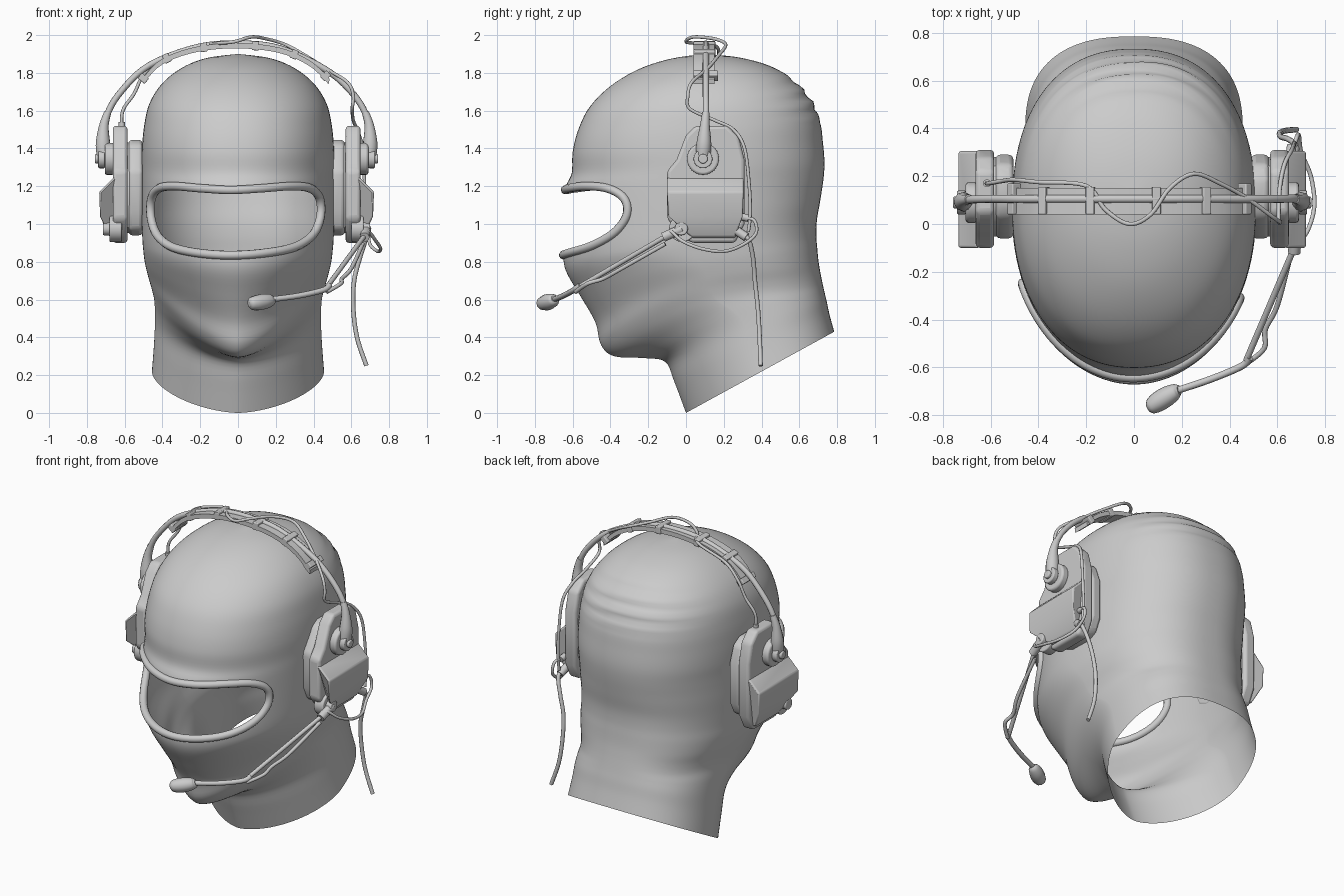
import bpy, bmesh, math
from mathutils import Vector
from mathutils.bvhtree import BVHTree

if "Cube" in bpy.data.objects:
    bpy.data.objects.remove(bpy.data.objects["Cube"])


def catmull(pts, n, closed=False):
    """Smooth interpolation of tuples of any length."""
    out, m = [], len(pts)
    get = (lambda i: pts[i % m]) if closed else (lambda i: pts[max(0, min(m - 1, i))])
    for i in range(m if closed else m - 1):
        for k in range(n):
            t = k / n
            out.append(tuple(0.5 * (2 * b + (c - a) * t + (2 * a - 5 * b + 4 * c - d) * t * t
                                    + (3 * b - a - 3 * c + d) * t ** 3)
                             for a, b, c, d in zip(get(i - 1), get(i), get(i + 1), get(i + 2))))
    return out if closed else out + [tuple(pts[-1])]


def finish(ob, angle=35):
    bpy.ops.object.select_all(action='DESELECT')
    ob.select_set(True)
    bpy.context.view_layer.objects.active = ob
    if ob.type == 'CURVE':
        bpy.ops.object.convert(target='MESH')
        ob = bpy.context.object
    bpy.ops.object.shade_smooth_by_angle(angle=math.radians(angle))
    return ob


def from_bmesh(name, bm):
    me = bpy.data.meshes.new(name)
    bm.to_mesh(me)
    bm.free()
    ob = bpy.data.objects.new(name, me)
    bpy.context.collection.objects.link(ob)
    return ob


def prism(name, pts, axis, a, b, bevel=0.0):
    """Extrude a 2D outline from a to b along x (y,z outline) or y (x,z outline)."""
    bm = bmesh.new()
    place = (lambda p, h: (h, p[0], p[1])) if axis == 'x' else (lambda p, h: (p[0], h, p[1]))
    lo = [bm.verts.new(place(p, a)) for p in pts]
    hi = [bm.verts.new(place(p, b)) for p in pts]
    n = len(pts)
    bm.faces.new(lo)
    bm.faces.new(hi)
    for i in range(n):
        bm.faces.new((lo[i], lo[(i + 1) % n], hi[(i + 1) % n], hi[i]))
    bmesh.ops.recalc_face_normals(bm, faces=bm.faces)
    ob = from_bmesh(name, bm)
    if bevel:
        mod = ob.modifiers.new("bevel", 'BEVEL')
        mod.width, mod.segments, mod.limit_method = bevel, 3, 'ANGLE'
    return finish(ob)


def disc(name, y, z, r, a, b, bevel=0.006):
    return prism(name, [(y + r * math.cos(i * math.tau / 24), z + r * math.sin(i * math.tau / 24))
                        for i in range(24)], 'x', a, b, bevel)


def tube(name, pts, r, closed=False, smooth=6):
    """Round tube; a fourth value per point scales the radius."""
    pts = [tuple(p) + (1.0,) if len(p) == 3 else tuple(p) for p in pts]
    if smooth > 1:
        pts = catmull(pts, smooth, closed)
    cu = bpy.data.curves.new(name, 'CURVE')
    cu.dimensions, cu.bevel_depth, cu.bevel_resolution, cu.use_fill_caps = '3D', r, 3, True
    sp = cu.splines.new('POLY')
    sp.points.add(len(pts) - 1)
    sp.use_cyclic_u = closed
    for q, p in zip(sp.points, pts):
        q.co, q.radius = (*p[:3], 1), p[3]
    ob = bpy.data.objects.new(name, cu)
    bpy.context.collection.objects.link(ob)
    return finish(ob, 50)


# --- Balaclava: tilted egg-shaped rings from the neck hem to the crown
# front y, front z, back y, back z, half width, front exponent, jaw lift
RINGS = [(0, 0, .785, .43, .455, 1.2, .0), (-.06, .16, .76, .52, .445, 1.2, .01),
         (-.11, .27, .745, .59, .44, 1.2, .03), (-.22, .29, .733, .64, .44, 1.22, .07),
         (-.38, .30, .722, .69, .443, 1.25, .10), (-.45, .36, .712, .74, .455, 1.22, .10),
         (-.48, .48, .702, .80, .475, 1.17, .08), (-.56, .62, .695, .87, .493, 1.1, .05),
         (-.635, .75, .69, .94, .502, 1.05, .02), (-.65, .85, .693, 1.02, .507, 1.02, 0),
         (-.645, 1.0, .71, 1.12, .51, 1, 0), (-.64, 1.18, .728, 1.24, .51, .98, 0),
         (-.605, 1.27, .733, 1.33, .51, .94, 0), (-.60, 1.38, .725, 1.43, .508, .92, 0),
         (-.57, 1.5, .71, 1.54, .497, .92, 0), (-.51, 1.62, .665, 1.65, .47, .93, 0),
         (-.40, 1.73, .58, 1.75, .405, .95, 0), (-.25, 1.82, .46, 1.83, .30, 1, 0),
         (-.08, 1.875, .29, 1.88, .17, 1, 0), (.095, 1.9, .105, 1.9, .005, 1, 0)]
N = 112
bm = bmesh.new()
rows = []
for yf, zf, yb, zb, w, ef, lift in catmull(RINGS, 5):
    row = []
    for i in range(N):
        t = math.tau * i / N
        c, s = math.cos(t), math.sin(t)
        e = ef if c > 0 else (.8 if zb < .7 else min(.87, .8 + (zb - .7) * .15))
        u = .5 - .5 * math.copysign(abs(c) ** e, c)
        x = math.copysign(w * abs(s) ** e, s)
        y, z = yf + (yb - yf) * u, zf + (zb - zf) * u + lift * s * s * (1 + c)
        fold = max(0, 1 - ((z - 1.68) / .15) ** 2) * max(0, -c) ** 2 * .01   # cloth folds at the back
        row.append(bm.verts.new((x, y + fold * math.sin(z * 85 + 12 * x * x + 3 * x), z)))
    rows.append(row)
for a, b in zip(rows, rows[1:]):
    for i in range(N):
        j = (i + 1) % N
        bm.faces.new((a[i], a[j], b[j], b[i]))
bm.faces.new(rows[-1])
bmesh.ops.recalc_face_normals(bm, faces=bm.faces)

# Eye opening, outlined in (degrees around the head, height)
half = [(12, 1.188), (27, 1.2), (39, 1.19), (47, 1.15), (50, 1.09), (48.5, 1.02), (42, .945),
        (30, .882), (15, .848)]
outline = [(a - 3, z) for a, z in
           catmull([(0, 1.18)] + half + [(0, .835)] + [(-a, z) for a, z in half[::-1]], 10, True)]
tree = BVHTree.FromBMesh(bm)
rim = []
for a, z in outline:
    d = Vector((math.sin(math.radians(a)), -math.cos(math.radians(a)), 0))
    rim.append(tree.ray_cast(Vector((0, .1, z)), d)[0])


def inside(p):
    a, z = math.degrees(math.atan2(p.x, .1 - p.y)), p.z
    hit = False
    for (a1, z1), (a2, z2) in zip(outline, outline[1:] + outline[:1]):
        if (z1 > z) != (z2 > z) and a < (a2 - a1) * (z - z1) / (z2 - z1) + a1:
            hit = not hit
    return hit


bmesh.ops.delete(bm, geom=[f for f in bm.faces if inside(f.calc_center_median())], context='FACES')
for v in bm.verts:
    if v.is_boundary and v.co.z > .7:
        v.co = min(rim, key=lambda r: (r - v.co).length_squared)
finish(from_bmesh("balaclava", bm), 60)
tube("eye_opening_rim", rim, .023, True, 1)

# --- Ear cups, one per side
shell = [(.0, 1.47), (.05, 1.52), (.22, 1.52), (.28, 1.46), (.31, 1.34), (.31, 1.0), (.26, .9),
         (.03, .9), (-.04, .95), (-.1, 1.03), (-.1, 1.28), (-.05, 1.34)]
pad = [(.03, 1.42), (.08, 1.445), (.19, 1.445), (.25, 1.41), (.29, 1.3), (.29, 1.05), (.25, .97),
       (.19, .94), (.05, .94), (-.02, .97), (-.06, 1.06), (-.06, 1.28)]
bulge = [(.62, 1.25), (.645, 1.245), (.72, 1.17), (.715, 1.04), (.665, .93), (.62, .92)]
for side, s in (("right", 1), ("left", -1)):
    X = lambda x: x if s > 0 else -x - .015
    prism(side + "_ear_cushion", pad, 'x', X(.49), X(.565), .02)
    prism(side + "_cup_plate", [((y - .11) * .95 + .11, (z - 1.2) * .95 + 1.2) for y, z in pad],
          'x', X(.55), X(.58))
    prism(side + "_cup_shell", shell, 'x', X(.57), X(.648), .018)
    ob = prism(side + "_cup_bulge", [(X(x), z) for x, z in bulge], 'y', -.1, .305, .01)
    for v in ob.data.vertices:          # taper the lower corners
        if v.co.z < 1.0:
            v.co.y = .03 if v.co.y < 0 else .26
    disc(side + "_lower_knob_base", -.02, .975, .07, X(.6), X(.665))
    disc(side + "_lower_knob", -.025, .975, .035, X(.66), X(.70))
    disc(side + "_pivot_base", .09, 1.345, .085, X(.64), X(.69), .012)
    disc(side + "_pivot_boss", .09, 1.345, .05, X(.69), X(.725))
    disc(side + "_pivot_pin", .09, 1.345, .025, X(.72), X(.742))
    tube(side + "_yoke", [(X(.695), .09, 1.36, 1.5), (X(.70), .095, 1.43, 1.5), (X(.695), .1, 1.52, 1.0),
                          (X(.675), .105, 1.59, .75)], .026)

# --- Headband
arc = catmull([(-.5, 1.745), (-.4, 1.845), (-.22, 1.91), (0, 1.93), (.22, 1.905), (.38, 1.835), (.48, 1.74)], 5)
prism("headband_pad", arc + [(x * 1.01, z + .028) for x, z in arc[::-1]], 'y', .04, .15)
tube("headband_rod", [(-.71, .09, 1.42), (-.695, .1, 1.57), (-.62, .105, 1.70), (-.47, .105, 1.84),
                      (-.22, .105, 1.935), (0, .105, 1.955), (.22, .105, 1.93), (.46, .105, 1.82),
                      (.60, .105, 1.70), (.68, .105, 1.57), (.695, .09, 1.42)], .017)
for k in (1, 6, 11, 17, 22, 28):
    (x0, z0), (x1, z1) = arc[k - 1], arc[k + 1]
    d = Vector((x1 - x0, z1 - z0)).normalized()
    n = Vector((-d.y, d.x))
    p = Vector(arc[k])
    box = [p - d * .018 - n * .006, p + d * .018 - n * .006, p + d * .018 + n * .042, p - d * .018 + n * .042]
    prism("headband_clip", box, 'y', .04, .17 if k in (1, 28) else .155, .005)

# --- Wires
tube("top_wire", [(-.615, .17, 1.5), (-.61, .17, 1.6), (-.55, .18, 1.69), (-.5, .185, 1.79), (-.4, .175, 1.88),
                  (-.2, .16, 1.94), (-.12, .06, 1.955), (-.02, 0, 1.965), (.07, .04, 1.99), (.15, .15, 1.98),
                  (.25, .21, 1.95), (.36, .17, 1.89), (.47, .11, 1.82), (.58, .03, 1.75), (.61, .01, 1.68),
                  (.605, .02, 1.61), (.61, .15, 1.55), (.63, .25, 1.5), (.66, .31, 1.4), (.67, .335, 1.2),
                  (.67, .34, 1.05), (.67, .33, .96)], .009)
tube("left_wire_plug", [(-.615, .17, 1.49), (-.615, .17, 1.54)], .017)
tube("bottom_wire", [(.66, .30, 1.03), (.68, .36, 1.02), (.69, .37, .95), (.70, .3, .89), (.74, .2, .855),
                     (.755, .08, .87), (.73, -.02, .91), (.69, -.08, .96), (.67, -.1, .93)], .009)
tube("hanging_cable", [(.66, .28, .95), (.675, .33, .92), (.645, .355, .82), (.615, .365, .7), (.61, .38, .56),
                       (.63, .39, .4), (.68, .395, .25)], .012)
tube("cable_plug", [(.655, .26, .97), (.67, .32, .93)], .024)
tube("rear_plug", [(.655, .29, 1.04), (.66, .33, 1.03)], .02)

# --- Microphone boom
tube("boom_bracket", [(.68, -.02, .975), (.67, -.12, .93)], .026)
tube("boom_upper_rod", [(.675, -.09, .945), (.47, -.57, .665)], .013, smooth=1)
tube("boom_lower_rod", [(.66, -.11, .895), (.60, -.34, .765), (.55, -.44, .71), (.545, -.52, .685),
                        (.47, -.585, .64)], .011)
tube("boom_front_rod", [(.485, -.56, .675), (.45, -.595, .65), (.32, -.65, .62), (.17, -.70, .60)], .015)
tube("microphone", [(.19, -.695, .605, .5), (.175, -.70, .598, .85), (.14, -.72, .59, 1.1),
                    (.10, -.745, .583, 1.1), (.07, -.765, .58, .85), (.058, -.772, .578, .4)], .038)
